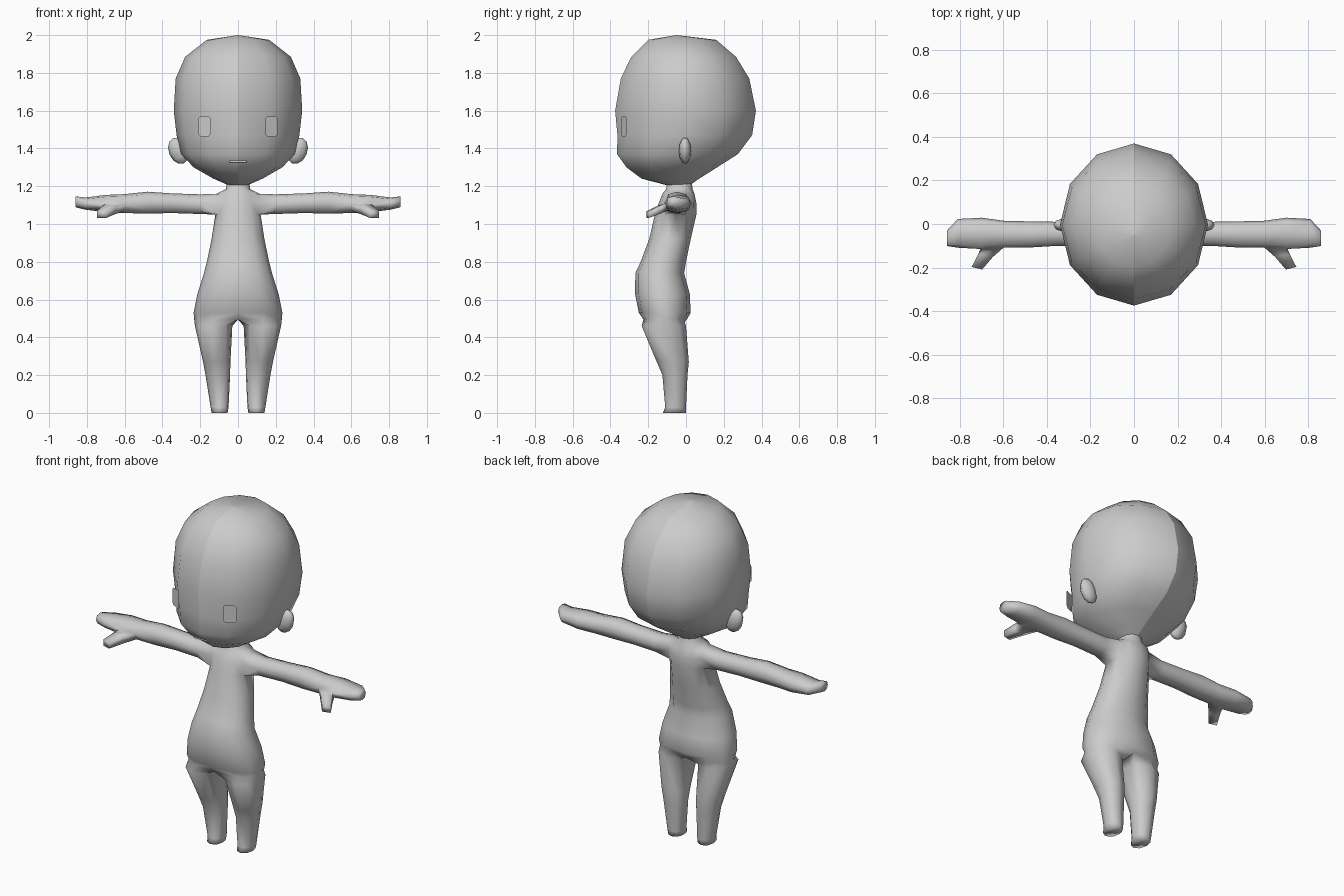
import bpy, bmesh
from math import sin, cos, pi, radians, copysign
from mathutils import Matrix, Vector

if "Cube" in bpy.data.objects:
    bpy.data.objects.remove(bpy.data.objects["Cube"])


def power(v, p):
    return copysign(abs(v) ** p, v) if abs(v) > 1e-6 else 0.0


def loft(bm, rings, closed=True, start=None):
    """Skin a list of point rings, optionally growing from existing verts."""
    loops = [start] if start else []
    loops += [[bm.verts.new(p) for p in ring] for ring in rings]
    for a, b in zip(loops, loops[1:]):
        n = len(a)
        for i in range(n if closed else n - 1):
            j = (i + 1) % n
            bm.faces.new((a[i], a[j], b[j], b[i]))
    return loops


def finish(bm, name, mirror=True, merge=True, smooth=True):
    bmesh.ops.recalc_face_normals(bm, faces=bm.faces[:])
    for f in bm.faces:
        f.smooth = smooth
    mesh = bpy.data.meshes.new(name)
    bm.to_mesh(mesh)
    bm.free()
    ob = bpy.data.objects.new(name, mesh)
    bpy.context.collection.objects.link(ob)
    if mirror:
        mod = ob.modifiers.new("Mirror", 'MIRROR')
        mod.use_mirror_merge = merge
        mod.merge_threshold = 0.001
    return ob


# Head: half of a twelve-sided egg, mirrored with a visible centre seam
# (z, half width, front y, back y)
HEAD = [(2.0, .001, -.051, -.049), (1.975, .165, -.20, .16), (1.885, .28, -.29, .265),
        (1.77, .33, -.345, .335), (1.6, .34, -.375, .37), (1.47, .325, -.363, .35),
        (1.37, .30, -.365, .275), (1.30, .235, -.315, .165), (1.24, .13, -.235, .07),
        (1.205, .05, -.10, .02)]
bm = bmesh.new()
loft(bm, [[(w * sin(k * pi / 6), (f + b) / 2 - (b - f) / 2 * cos(k * pi / 6), z)
           for k in range(7)] for z, w, f, b in HEAD], closed=False)
finish(bm, "head", merge=False)

# Body: half torso whose flat inner side opens into a full leg ring
# (z, half width, front y, back y)
TORSO = [(1.23, .055, -.10, .03), (1.185, .065, -.105, .035), (1.16, .115, -.125, .045),
         (1.11, .122, -.145, .055), (1.05, .12, -.165, .055), (.92, .14, -.195, .025),
         (.80, .165, -.24, 0), (.74, .18, -.268, -.01), (.63, .215, -.27, .02),
         (.53, .235, -.25, .025), (.495, .232, -.225, .005)]
# (z, outer x, inner x, front y, back y)
LEG = [(.46, .228, .03, -.235, 0), (.27, .185, .04, -.155, .015),
       (.20, .172, .042, -.125, .008), (.03, .145, .05, -.11, 0), (0, .14, .055, -.122, 0)]


def torso_ring(z, w, f, b):
    m, d = (f + b) / 2, (b - f) / 2
    pts = [(w * power(sin(k * pi / 6), .8), m - d * cos(k * pi / 6), z) for k in range(7)]
    return pts + [(0, m + d * s, z) for s in (.5, 0, -.5)]


def leg_ring(z, xo, xi, f, b):
    angles = [radians(-40 + k * 260 / 6) for k in range(7)]
    angles += [radians(a) for a in (245, 270, 295)]
    cx, r, m, d = (xo + xi) / 2, (xo - xi) / 2, (f + b) / 2, (b - f) / 2
    return [(cx + r * power(sin(t), .9), m - d * power(cos(t), .9), z) for t in angles]


bm = bmesh.new()
body = loft(bm, [torso_ring(*r) for r in TORSO] + [leg_ring(*r) for r in LEG])
bm.faces.new(body[-1])
inner = [f for f in bm.faces if all(abs(v.co.x) < 1e-5 for v in f.verts)]
bmesh.ops.delete(bm, geom=inner, context='FACES_ONLY')

# Arm and hand: grown from a hole in the side of the torso
# (x, centre y, centre z, y radius, z radius)
ARM = [(.20, -.045, 1.105, .055, .052), (.35, -.045, 1.11, .055, .052),
       (.48, -.048, 1.113, .060, .058), (.60, -.047, 1.108, .062, .050),
       (.70, -.043, 1.108, .072, .046), (.81, -.043, 1.108, .066, .032),
       (.86, -.066, 1.118, .035, .029)]
top, mid, low = body[2:5]
hole = [top[2], top[3], top[4], mid[4], low[4], low[3], low[2], mid[2]]
for a, b in ((top, mid), (mid, low)):
    for k in (2, 3):
        bm.faces.remove(bm.faces.get((a[k], a[k + 1], b[k + 1], b[k])))
arm = loft(bm, [[(x, cy + ry * power(cos(t), .75), cz + rz * power(sin(t), .75))
                 for t in [radians(135 - 45 * k) for k in range(8)]]
                for x, cy, cz, ry, rz in ARM], start=hole)
bm.faces.new(arm[-1])

# Thumb: grown from the lower front face of the hand
a, b = arm[4], arm[5]
base = [a[7], b[7], b[6], a[6]]
bm.faces.remove(bm.faces.get(base))
THUMB = [(.682, -.145, 1.075, .034, .022), (.722, -.203, 1.05, .024, .018)]
thumb = loft(bm, [[(x - w, y - .006, z + h), (x + w, y + .006, z + h),
                   (x + w, y + .006, z - h), (x - w, y - .006, z - h)]
                  for x, y, z, w, h in THUMB], start=base)
bm.faces.new(thumb[-1])
# Drop edges left over inside the holes
bmesh.ops.delete(bm, geom=[e for e in bm.edges if not e.link_faces], context='EDGES')
bmesh.ops.delete(bm, geom=[v for v in bm.verts if not v.link_faces], context='VERTS')
finish(bm, "body")

# Ears: flattened low-poly ovals, leaning inwards at the bottom
bm = bmesh.new()
bmesh.ops.create_uvsphere(
    bm, u_segments=8, v_segments=6, radius=1,
    matrix=Matrix.Translation((.315, -.005, 1.388)) @ Matrix.Rotation(radians(22), 4, 'Y')
    @ Matrix.Diagonal((.052, .033, .073, 1)))
finish(bm, "ears", merge=False)


def plate(name, centre, hw, hh, cut, turn, mirror):
    """Thin flat panel with clipped corners, facing the front."""
    bm = bmesh.new()
    pts = [(hw - cut, -hh), (hw, cut - hh), (hw, hh - cut), (hw - cut, hh),
           (cut - hw, hh), (-hw, hh - cut), (-hw, cut - hh), (cut - hw, -hh)]
    m = Matrix.Translation(centre) @ Matrix.Rotation(radians(turn), 4, 'Z')
    bm.faces.new([bm.verts.new(m @ Vector((x, 0, z))) for x, z in pts])
    if bm.faces[:][0].normal.y > 0:
        bmesh.ops.reverse_faces(bm, faces=bm.faces[:])
    for f in bm.faces:
        f.smooth = False
    mesh = bpy.data.meshes.new(name)
    bm.to_mesh(mesh)
    bm.free()
    ob = bpy.data.objects.new(name, mesh)
    bpy.context.collection.objects.link(ob)
    if mirror:
        ob.modifiers.new("Mirror", 'MIRROR')


# Eyes and mouth: panels floating just in front of the face
plate("eyes", (.177, -.329, 1.517), .036, .053, .012, 25, True)
plate("mouth", (0, -.352, 1.33), .045, .005, .003, 0, False)
